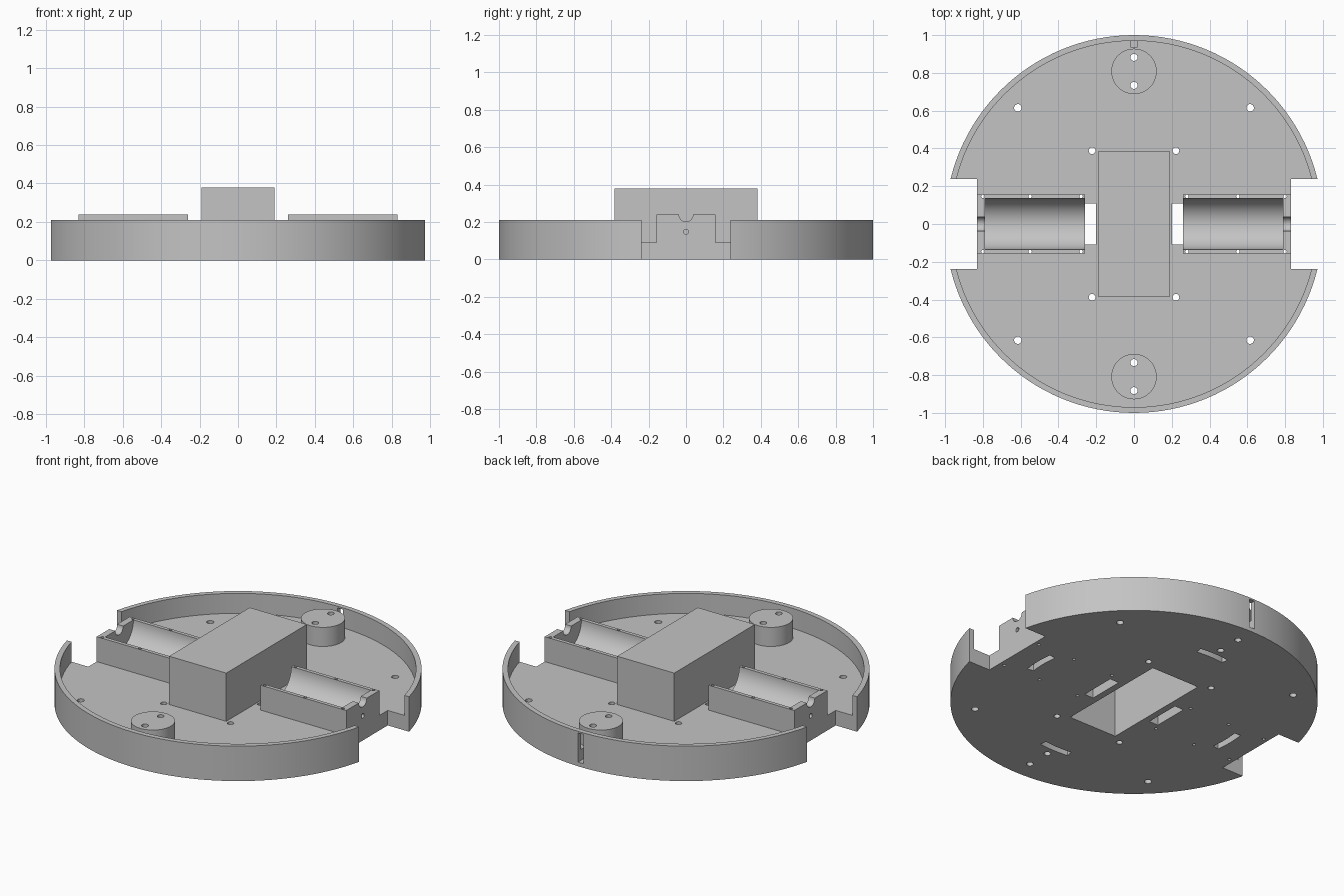
import bpy, bmesh, math
from mathutils import Matrix, Vector

if "Cube" in bpy.data.objects:
    bpy.data.objects.remove(bpy.data.objects["Cube"])

grey = bpy.data.materials.new("matte grey")
grey.diffuse_color = (0.55, 0.55, 0.55, 1)
grey.use_nodes = True
grey.node_tree.nodes["Principled BSDF"].inputs["Base Color"].default_value = grey.diffuse_color


def finish(bm, name):
    bmesh.ops.recalc_face_normals(bm, faces=bm.faces[:])
    me = bpy.data.meshes.new(name)
    bm.to_mesh(me)
    bm.free()
    ob = bpy.data.objects.new(name, me)
    me.materials.append(grey)
    bpy.context.collection.objects.link(ob)
    return ob


def box(name, x0, x1, y0, y1, z0, z1):
    bm = bmesh.new()
    size = Matrix.Diagonal((x1 - x0, y1 - y0, z1 - z0, 1))
    mid = Matrix.Translation(((x0 + x1) / 2, (y0 + y1) / 2, (z0 + z1) / 2))
    bmesh.ops.create_cube(bm, size=1, matrix=mid @ size)
    return finish(bm, name)


def cyl(name, r, a, b, seg=16):
    """Cylinder of radius r running from point a to point b."""
    a, b = Vector(a), Vector(b)
    d = b - a
    bm = bmesh.new()
    m = Matrix.Translation((a + b) / 2) @ d.to_track_quat('Z', 'Y').to_matrix().to_4x4()
    bmesh.ops.create_cone(bm, cap_ends=True, segments=seg, radius1=r, radius2=r,
                          depth=d.length, matrix=m)
    return finish(bm, name)


def arc(name, r0, r1, mid, half, z0, z1, n=12):
    """Curved bar following a circle about the centre."""
    angs = [mid - half + 2 * half * i / n for i in range(n + 1)]
    pts = [(r1 * math.cos(t), r1 * math.sin(t), z0) for t in angs]
    pts += [(r0 * math.cos(t), r0 * math.sin(t), z0) for t in reversed(angs)]
    bm = bmesh.new()
    f = bm.faces.new([bm.verts.new(p) for p in pts])
    ext = bmesh.ops.extrude_face_region(bm, geom=[f])
    top = [v for v in ext['geom'] if isinstance(v, bmesh.types.BMVert)]
    bmesh.ops.translate(bm, verts=top, vec=(0, 0, z1 - z0))
    return finish(bm, name)


def combine(target, other, op):
    mod = target.modifiers.new(op.lower(), 'BOOLEAN')
    mod.operation = op
    mod.solver = 'EXACT'
    mod.object = other
    bpy.context.view_layer.objects.active = target
    bpy.ops.object.modifier_apply(modifier=mod.name)
    bpy.data.objects.remove(other, do_unlink=True)


FLOOR, RIM = 0.09, 0.21

# round tray with raised rim
chassis = cyl("chassis", 1.0, (0, 0, 0), (0, 0, RIM), 128)
combine(chassis, cyl("tray_hollow", 0.97, (0, 0, FLOOR), (0, 0, 0.5), 128), 'DIFFERENCE')

# battery box, caster posts and motor mounts fused to the floor
solids = [box("battery_box", -0.19, 0.19, -0.383, 0.383, 0.05, 0.38)]
for s in (-1, 1):
    solids.append(cyl("caster_post", 0.12, (0, s * 0.808, 0.05), (0, s * 0.808, 0.205), 64))
    xs = sorted((s * 0.26, s * 0.86))
    solids.append(box("motor_mount", *xs, -0.157, 0.157, 0.05, 0.24))
for ob in solids:
    combine(chassis, ob, 'UNION')

# battery cavity open from below, and the slot through the back rim
cuts = [box("battery_cavity", -0.16, 0.16, -0.35, 0.35, -0.1, 0.35),
        box("rim_slot", -0.018, 0.018, 0.937, 1.1, 0.025, 0.2)]

for s in (-1, 1):
    # wheel well, wire opening, motor cradle, shaft notch and pin hole
    cuts.append(box("wheel_well", *sorted((s * 0.83, s * 1.2)), -0.237, 0.237, -0.1, 0.5))
    cuts.append(box("wire_opening", *sorted((s * 0.2, s * 0.26)), -0.108, 0.108, -0.1, 0.15))
    cuts.append(cyl("motor_cradle", 0.135, (s * 0.22, 0, 0.24), (s * 0.79, 0, 0.24), 64))
    cuts.append(cyl("shaft_notch", 0.038, (s * 0.7, 0, 0.24), (s * 0.95, 0, 0.24), 32))
    cuts.append(cyl("pin_hole", 0.013, (s * 0.7, 0, 0.148), (s * 0.95, 0, 0.148)))
    for t in (-1, 1):
        # screw holes
        spots = [(0.615 * s, 0.615 * t, 0.02), (0.222 * s, 0.388 * t, 0.018)]
        spots += [(x * s, 0.146 * t, 0.009) for x in (0.28, 0.55, 0.80)]
        spots.append((0, s * (0.808 + 0.074 * t), 0.019))
        for x, y, r in spots:
            cuts.append(cyl("screw_hole", r, (x, y, -0.1), (x, y, 0.5)))

# curved grooves under the floor
for k in range(4):
    cuts.append(arc("floor_groove", 0.645, 0.685, k * math.pi / 2, 0.14, -0.05, 0.04))

for ob in cuts:
    combine(chassis, ob, 'DIFFERENCE')

# smooth the round walls, keep edges crisp
bpy.ops.object.select_all(action='DESELECT')
chassis.select_set(True)
bpy.context.view_layer.objects.active = chassis
bpy.ops.object.shade_smooth_by_angle(angle=math.radians(30))
